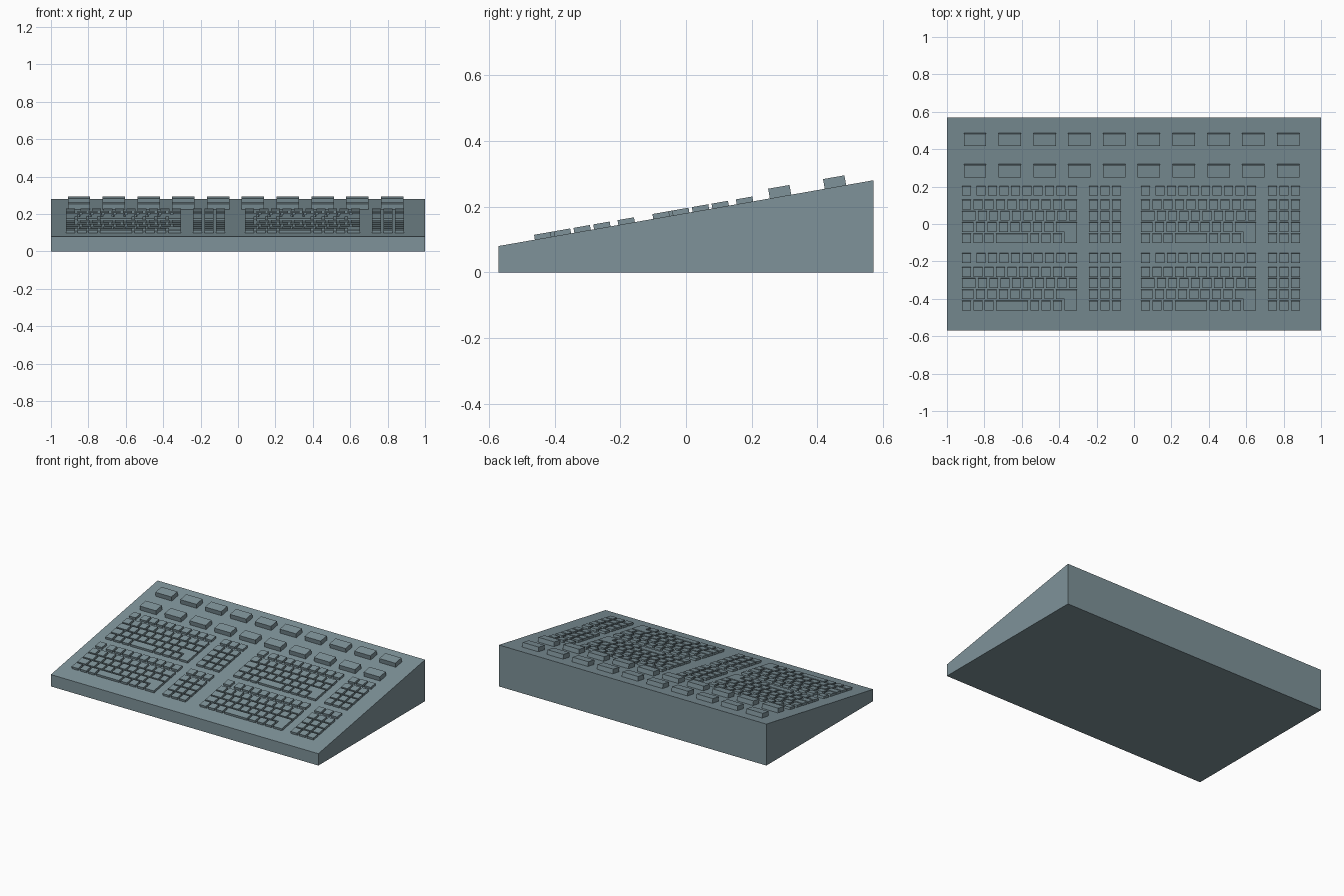
import bpy, bmesh, math
from mathutils import Matrix

cube = bpy.data.objects.get("Cube")
if cube:
    bpy.data.objects.remove(cube, do_unlink=True)

# One blue-grey plastic for everything
plastic = bpy.data.materials.new("blue_grey_plastic")
plastic.use_nodes = True
COLOUR = (0.21, 0.29, 0.32, 1)
plastic.diffuse_color = COLOUR
plastic.node_tree.nodes["Principled BSDF"].inputs["Base Color"].default_value = COLOUR

HALF_DEPTH, FRONT_Z, BACK_Z = 0.57, 0.08, 0.28
SLOPE = math.atan2(BACK_Z - FRONT_Z, 2 * HALF_DEPTH)
PANEL = Matrix.Translation((0, 0, (FRONT_Z + BACK_Z) / 2)) @ Matrix.Rotation(SLOPE, 4, "X")
UNIT, GAP, KEY_DEPTH, KEY_HEIGHT, SINK = 0.0609, 0.013, 0.05, 0.015, 0.002


def finish(name, bm, matrix=Matrix()):
    bmesh.ops.recalc_face_normals(bm, faces=bm.faces)
    mesh = bpy.data.meshes.new(name)
    bm.to_mesh(mesh)
    bm.free()
    mesh.materials.append(plastic)
    obj = bpy.data.objects.new(name, mesh)
    obj.matrix_world = matrix
    bpy.context.collection.objects.link(obj)
    return obj


def prism(bm, outline, direction):
    """Extrude a closed outline along a direction."""
    face = bm.faces.new([bm.verts.new(p) for p in outline])
    result = bmesh.ops.extrude_face_region(bm, geom=[face], use_keep_orig=True)
    verts = [v for v in result["geom"] if isinstance(v, bmesh.types.BMVert)]
    bmesh.ops.translate(bm, verts=verts, vec=direction)


def key(bm, outline, height):
    # A key cap standing on the sloping panel
    lean = height * math.sin(SLOPE) / 2
    prism(bm, [(x, (y + lean) / math.cos(SLOPE), -SINK) for x, y in outline],
          (0, 0, height + SINK))


def rect(x, y, width, depth):
    return [(x, y - depth / 2), (x + width, y - depth / 2),
            (x + width, y + depth / 2), (x, y + depth / 2)]


# Wedge body
bm = bmesh.new()
prism(bm, [(-1, -HALF_DEPTH, 0), (-1, HALF_DEPTH, 0),
           (-1, HALF_DEPTH, BACK_Z), (-1, -HALF_DEPTH, FRONT_Z)], (2, 0, 0))
finish("wedge_body", bm)

# Two rows of large buttons along the back
for label, y in (("back", 0.452), ("front", 0.285)):
    bm = bmesh.new()
    for i in range(10):
        key(bm, rect(-0.91 + 0.186 * i, y, 0.12, 0.065), 0.03)
    finish(label + "_button_row", bm, PANEL)

# Key widths per row in key units; a negative width is an empty space
ROWS = (
    (0.178, [1, -0.3] + [1] * 9),
    (0.104, [1] * 9 + [1.3]),
    (0.044, [1.4] + [1] * 8 + [0.9]),
    (-0.016, [1.25] + [1] * 7),
    (-0.076, [1, 1, 1, 3, 1, 1, 1]),
)


def letter_block(name, left, shift):
    bm = bmesh.new()
    for y, widths in ROWS:
        x = left
        for w in widths:
            if w > 0:
                key(bm, rect(x, y + shift, w * UNIT - GAP, KEY_DEPTH), KEY_HEIGHT)
            x += abs(w) * UNIT
    # Stepped enter key covering the last two rows
    top = ROWS[3][0] + shift + KEY_DEPTH / 2
    step = top - KEY_DEPTH
    bottom = ROWS[4][0] + shift - KEY_DEPTH / 2
    outer, inner = left + 8.25 * UNIT, left + 9 * UNIT
    right = left + 10.3 * UNIT - GAP
    key(bm, [(outer, top), (outer, step), (inner, step),
             (inner, bottom), (right, bottom), (right, top)], KEY_HEIGHT)
    finish(name, bm, PANEL)


def number_block(name, left, shift):
    bm = bmesh.new()
    for y, _ in ROWS:
        for column in range(3):
            key(bm, rect(left + column * UNIT, y + shift, UNIT - GAP, KEY_DEPTH), KEY_HEIGHT)
    finish(name, bm, PANEL)


# Four keyboards, each with a letter block and a number block
for side, offset in (("right", 0), ("left", 0.957)):
    for level, shift in (("upper", 0), ("lower", -0.36)):
        letter_block(f"{level}_{side}_letter_keys", -0.92 + offset, shift)
        number_block(f"{level}_{side}_number_keys", -0.24 + offset, shift)
